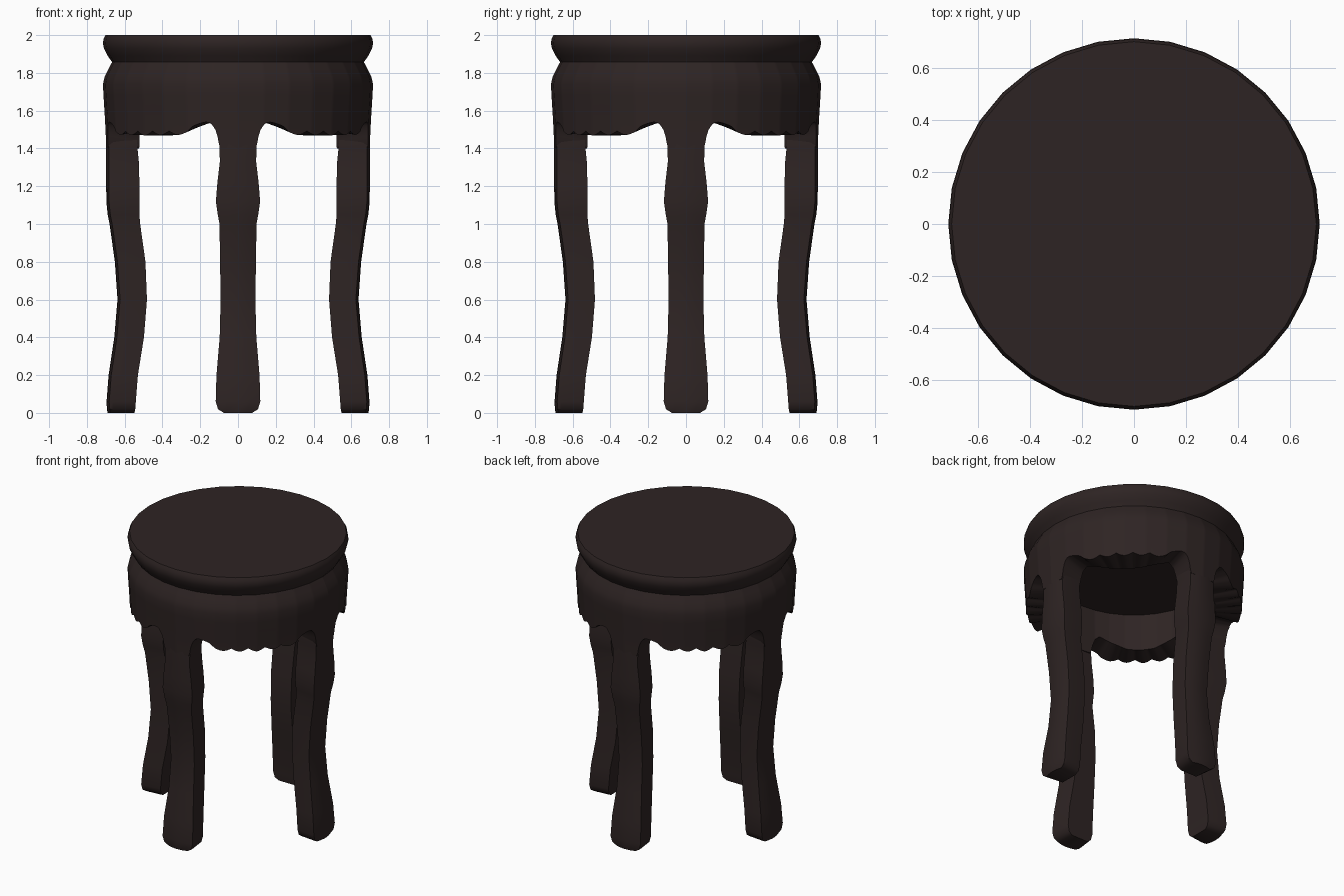
import bpy, bmesh, math

if "Cube" in bpy.data.objects:
    bpy.data.objects.remove(bpy.data.objects["Cube"])

wood = bpy.data.materials.new("dark brown wood")
wood.diffuse_color = (0.027, 0.0175, 0.017, 1)
wood.use_nodes = True
wood.node_tree.nodes["Principled BSDF"].inputs["Base Color"].default_value = wood.diffuse_color


def finish(bm, name, angle):
    bmesh.ops.recalc_face_normals(bm, faces=bm.faces)
    me = bpy.data.meshes.new(name)
    bm.to_mesh(me)
    bm.free()
    me.materials.append(wood)
    ob = bpy.data.objects.new(name, me)
    bpy.context.collection.objects.link(ob)
    bpy.ops.object.select_all(action='DESELECT')
    ob.select_set(True)
    bpy.context.view_layer.objects.active = ob
    bpy.ops.object.shade_smooth_by_angle(angle=math.radians(angle))
    return ob


def loft(rings, name, angle, caps=True):
    """Skin a list of closed rings; optionally cap both ends."""
    bm = bmesh.new()
    vs = [[bm.verts.new(p) for p in ring] for ring in rings]
    n = len(rings[0])
    for a, b in zip(vs, vs[1:]):
        for i in range(n):
            j = (i + 1) % n
            bm.faces.new((a[i], a[j], b[j], b[i]))
    if caps:
        bm.faces.new(vs[0])
        bm.faces.new(vs[-1])
    return finish(bm, name, angle)


def interp(pts, x):
    if x <= pts[0][0]:
        return pts[0][1]
    for (x0, y0), (x1, y1) in zip(pts, pts[1:]):
        if x <= x1:
            return y0 + (y1 - y0) * (x - x0) / (x1 - x0)
    return pts[-1][1]


def circle(r, z, n=32):
    return [(r * math.cos(2 * math.pi * i / n), r * math.sin(2 * math.pi * i / n), z)
            for i in range(n)]


# Seat: 32-sided moulded disc
loft([circle(r, z) for r, z in
      [(0.50, 1.74), (0.64, 1.80), (0.665, 1.855), (0.69, 1.89), (0.71, 1.93),
       (0.715, 1.955), (0.712, 1.98), (0.702, 2.0)]], "seat", 35)

# Apron: thick ring, scalloped outer edge, plain inner edge, shoulders above legs
outer_edge = [(8, 1.40), (8.8, 1.46), (10, 1.505), (12, 1.535), (14, 1.54), (17, 1.532),
              (20, 1.518), (22.5, 1.49), (25, 1.476), (27, 1.472), (29, 1.476), (31.5, 1.492),
              (34, 1.476), (36, 1.47), (38, 1.476), (40.5, 1.492), (43, 1.474), (45, 1.468)]
inner_edge = [(8, 1.40), (9.5, 1.46), (11.5, 1.51), (15, 1.54), (18, 1.53), (36, 1.472),
              (45, 1.468)]
bulge = [(1.40, 0.698), (1.5, 0.701), (1.6, 0.707), (1.68, 0.712), (1.74, 0.715),
         (1.78, 0.706), (1.82, 0.686), (1.86, 0.665)]


def apron_point(deg, r, z):
    local = (deg % 11.25) - 5.625
    r *= math.cos(math.radians(5.625)) / math.cos(math.radians(local))
    a = math.radians(deg)
    return (r * math.cos(a), r * math.sin(a), z)


columns = []
for k in range(480):
    deg = k * 0.75
    phi = abs((deg + 45) % 90 - 45)
    zo, zi = interp(outer_edge, phi), interp(inner_edge, phi)
    levels = [zo + (1.62 - zo) * t / 3 for t in range(3)] + [1.62, 1.68, 1.74, 1.78, 1.82, 1.86]
    col = [apron_point(deg, interp(bulge, z), z) for z in levels]
    col += [apron_point(deg, 0.53, 1.76), apron_point(deg, 0.53, zi)]
    columns.append(col)
columns.append(columns[0])
bm_ring = loft(columns, "apron", 40, caps=False)

# Underside board closing the apron
loft([circle(0.56, 1.73), circle(0.56, 1.76)], "underside_board", 30)

# Legs: height, outer radius, inner radius, half width
levels = [(0.0, 0.690, 0.548, 0.075), (0.02, 0.694, 0.544, 0.106), (0.06, 0.696, 0.541, 0.118),
          (0.2, 0.685, 0.530, 0.114), (0.4, 0.655, 0.498, 0.097), (0.6, 0.638, 0.482, 0.092),
          (0.8, 0.652, 0.490, 0.095), (1.0, 0.680, 0.518, 0.098), (1.05, 0.690, 0.522, 0.107),
          (1.12, 0.697, 0.522, 0.117), (1.22, 0.698, 0.522, 0.109), (1.33, 0.698, 0.525, 0.096),
          (1.40, 0.698, 0.532, 0.098), (1.47, 0.696, 0.536, 0.100), (1.56, 0.690, 0.540, 0.09)]


def leg_ring(z, ro, ri, w, a):
    pts = [(ro - 0.014 * t * t, w * t) for t in (-1, -0.5, 0, 0.5, 1)]
    pts += [(ro - 0.035, w * 1.0), (ri, w * 0.86), (ri, -w * 0.86), (ro - 0.035, -w)]
    c, s = math.cos(a), math.sin(a)
    return [(x * c - y * s, x * s + y * c, z) for x, y in pts]


for i, name in enumerate(("right_leg", "back_leg", "left_leg", "front_leg")):
    loft([leg_ring(*lv, i * math.pi / 2) for lv in levels], name, 40)
